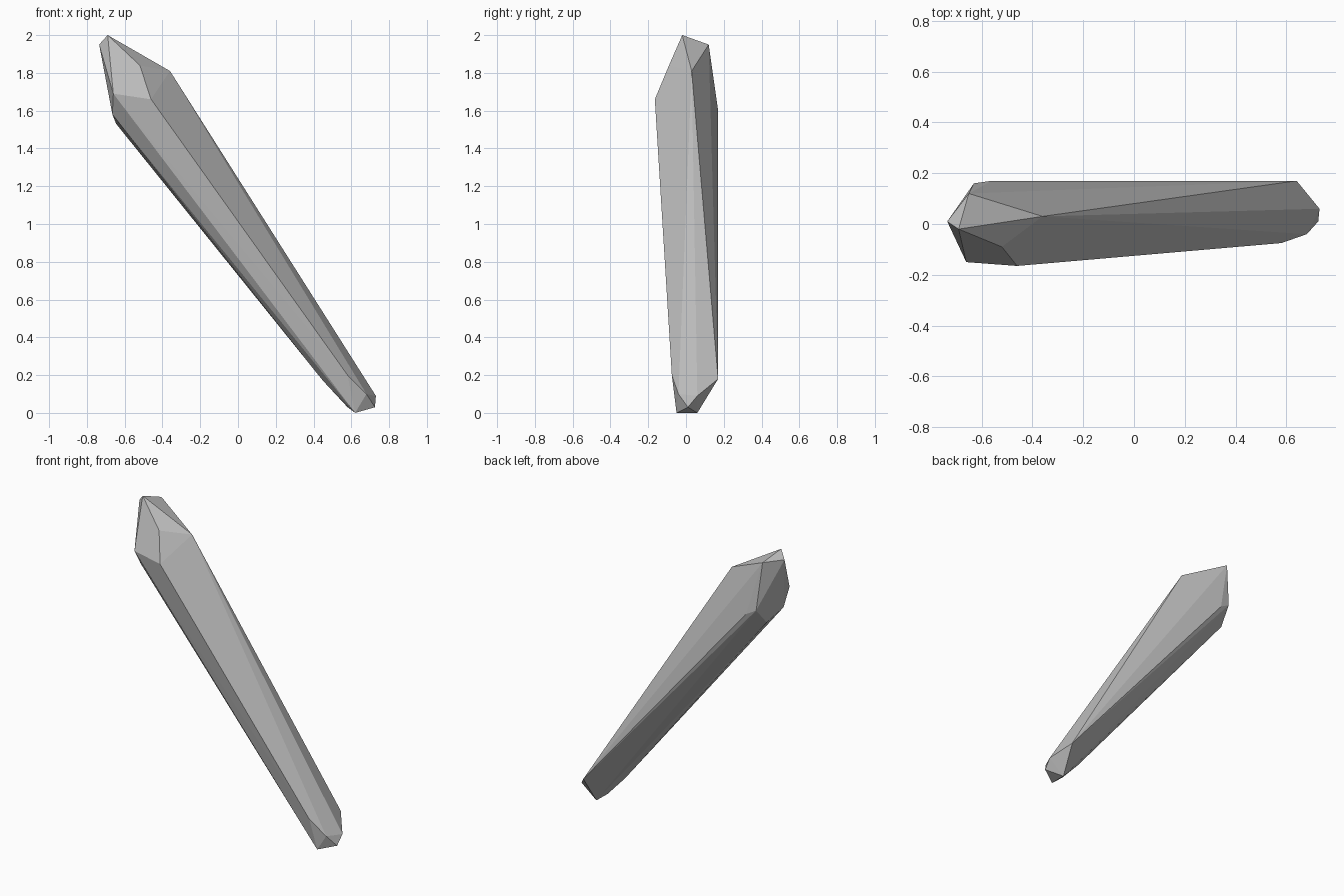
import bpy
import bmesh
import math

# Remove the default cube only
default_cube = bpy.data.objects.get("Cube")
if default_cube:
    bpy.data.objects.remove(default_cube, do_unlink=True)


def make_material(name, colour):
    material = bpy.data.materials.new(name)
    material.use_nodes = True
    material.diffuse_color = colour
    material.node_tree.nodes["Principled BSDF"].inputs["Base Color"].default_value = colour
    return material


def faceted_stone(name, corner_rings, material):
    """Wrap flat facets around the corner rings of a leaning shard."""
    bm = bmesh.new()
    for ring in corner_rings:
        for corner in ring:
            bm.verts.new(corner)
    hull = bmesh.ops.convex_hull(bm, input=bm.verts[:])
    unused = set(hull["geom_interior"] + hull["geom_unused"])
    loose = [item for item in unused if isinstance(item, bmesh.types.BMVert)]
    bmesh.ops.delete(bm, geom=loose, context="VERTS")
    # Merge triangles that share nearly one plane into single facets
    bmesh.ops.dissolve_limit(bm, angle_limit=math.radians(1),
                             verts=bm.verts[:], edges=bm.edges[:])
    bmesh.ops.recalc_face_normals(bm, faces=bm.faces[:])
    mesh = bpy.data.meshes.new(name)
    bm.to_mesh(mesh)
    bm.free()
    mesh.materials.append(material)
    stone = bpy.data.objects.new(name, mesh)
    bpy.context.collection.objects.link(stone)
    return stone


# Pointed crown of the shard
tip = [(-.69, -.02, 2), (-.65, .12, 1.95), (-.735, .01, 1.95)]

# Broad shoulder where the long facets begin
shoulder = [(-.36, .03, 1.81), (-.52, -.09, 1.84), (-.46, -.165, 1.66),
            (-.66, -.15, 1.69), (-.665, -.08, 1.58), (-.645, .07, 1.53),
            (-.63, .16, 1.64), (-.56, .17, 1.6)]

# Narrow foot where the long facets end
foot = [(.73, .06, .09), (.64, .17, .18), (.58, -.075, .2),
        (.68, -.04, .1), (.45, 0, .17)]

# Blunt base resting on the ground
base = [(.725, .01, .03), (.62, -.05, 0), (.62, .06, 0), (.58, 0, .03)]

grey_crystal = make_material("grey crystal", (.5, .5, .5, 1))
faceted_stone("crystal_shard", [tip, shoulder, foot, base], grey_crystal)
